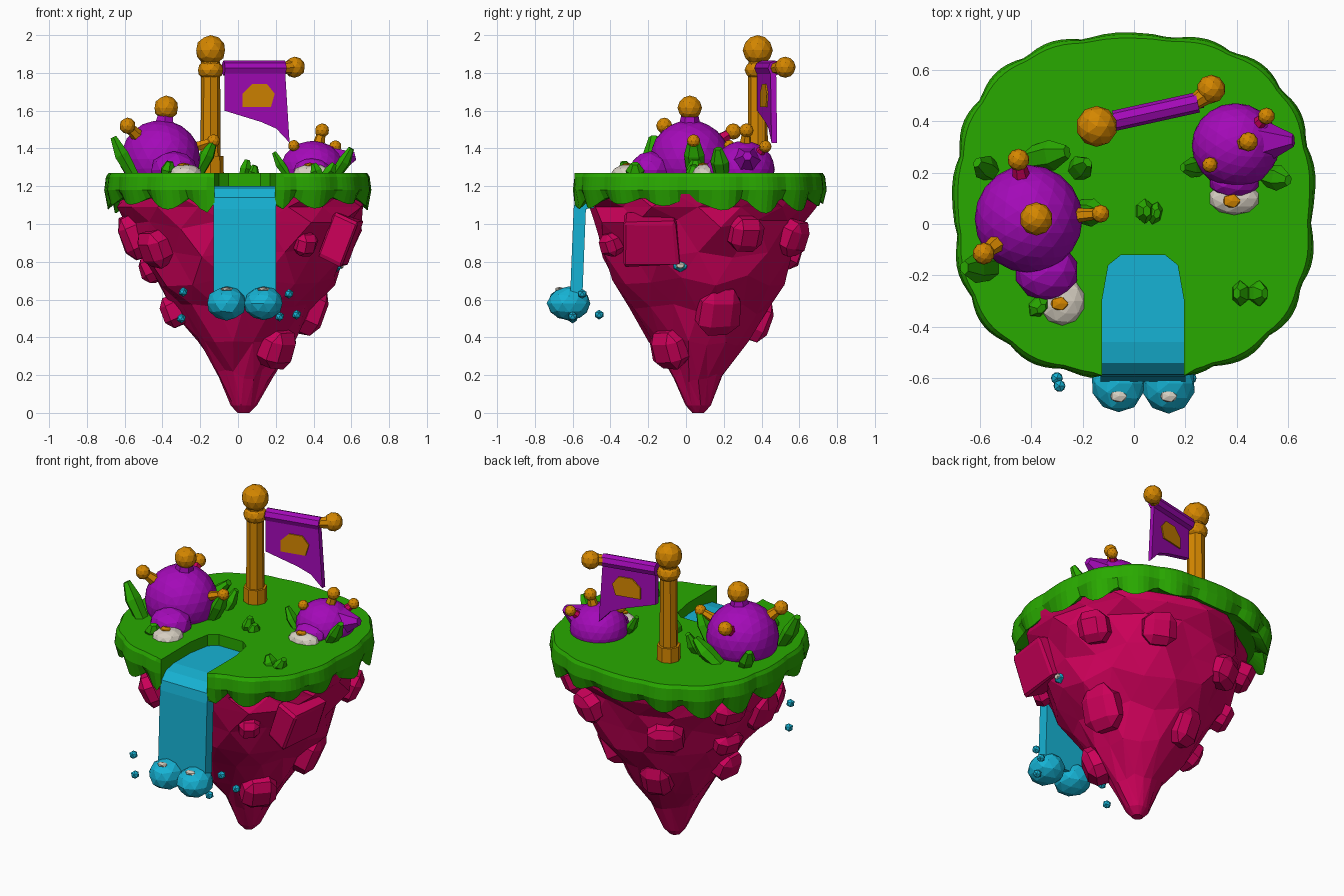
import bpy, bmesh, math, random
from mathutils import Vector, Matrix

random.seed(4)
if "Cube" in bpy.data.objects:
    bpy.data.objects.remove(bpy.data.objects["Cube"], do_unlink=True)


def material(name, r, g, b):
    m = bpy.data.materials.new(name)
    m.use_nodes = True
    m.diffuse_color = (r, g, b, 1)
    m.node_tree.nodes["Principled BSDF"].inputs["Base Color"].default_value = (r, g, b, 1)
    return m


GREEN = material("grass green", .022, .4, 0)
CRIMSON = material("crimson rock", .6, 0, .1)
PURPLE = material("purple", .37, .003, .48)
GOLD = material("gold", .66, .24, 0)
CYAN = material("water cyan", .008, .45, .66)
CREAM = material("cream", .68, .63, .54)


def finish(name, bm, mat):
    bmesh.ops.recalc_face_normals(bm, faces=bm.faces)
    me = bpy.data.meshes.new(name)
    bm.to_mesh(me)
    bm.free()
    me.materials.append(mat)
    bpy.context.collection.objects.link(bpy.data.objects.new(name, me))


def loft(bm, rings):
    """Skin closed rings of points and cap both ends."""
    loops = [[bm.verts.new(p) for p in ring] for ring in rings]
    n = len(loops[0])
    for a, b in zip(loops, loops[1:]):
        for i in range(n):
            j = (i + 1) % n
            bm.faces.new((a[i], a[j], b[j], b[i]))
    bm.faces.new(loops[0])
    bm.faces.new(loops[-1])


def tube(name, pts, radii, mat, sides=8, flat=1):
    pts = [Vector(p) for p in pts]
    rot = (pts[-1] - pts[0]).to_track_quat('Z', 'Y')
    rings = []
    for p, r in zip(pts, radii):
        angles = [math.tau * i / sides for i in range(sides)]
        rings.append([p + rot @ Vector((r * math.cos(a), flat * r * math.sin(a), 0)) for a in angles])
    bm = bmesh.new()
    loft(bm, rings)
    finish(name, bm, mat)


def ball(name, loc, size, mat, detail=2, jitter=0.0):
    size = Vector(size) if isinstance(size, tuple) else Vector((size,) * 3)
    bm = bmesh.new()
    bmesh.ops.create_icosphere(bm, subdivisions=detail, radius=1)
    for v in bm.verts:
        v.co = v.co * size * (1 + random.uniform(-jitter, jitter)) + Vector(loc)
    finish(name, bm, mat)


def prism(name, pts, vec, mat):
    bm = bmesh.new()
    loft(bm, [pts, [Vector(p) + Vector(vec) for p in pts]])
    finish(name, bm, mat)


# Rock: faceted, uneven cone hanging below the grass, flat behind the waterfall
PROFILE = [(0, .03), (.04, .065), (.2, .135), (.38, .255), (.55, .355), (.7, .445),
           (.85, .52), (1, .58), (1.09, .61), (1.16, .61)]
AXIS = Vector((.03, .065, 0))


def rock_radius(z):
    for (z0, r0), (z1, r1) in zip(PROFILE, PROFILE[1:]):
        if z <= z1:
            return r0 + (r1 - r0) * (z - z0) / (z1 - z0)


def rock_point(angle, z, scale=1.0):
    r = rock_radius(z) * scale
    p = AXIS + Vector((r * 1.05 * math.cos(angle), r * math.sin(angle), z))
    p.y = max(p.y, -.53)
    return p


bm = bmesh.new()
SIDES = 16
rings = []
for k, (z, r) in enumerate(PROFILE):
    wobble = .03 if .1 < z < 1.05 else 0
    rings.append([rock_point(math.tau * (i + k % 2 / 2) / SIDES, z, random.uniform(.92, 1.06))
                  + Vector((0, 0, random.uniform(-wobble, wobble))) for i in range(SIDES)])
loft(bm, rings)
bmesh.ops.triangulate(bm, faces=[f for f in bm.faces if len(f.verts) == 4])
finish("rock", bm, CRIMSON)


# Stones set into the rock: angle, facing, height, half width, half height
def stone(name, deg, face, z, w, h, bevel):
    bm = bmesh.new()
    bmesh.ops.create_cube(bm, size=2)
    bmesh.ops.bevel(bm, geom=bm.edges[:], offset=bevel, segments=1, affect='EDGES')
    turn = Matrix.Rotation(math.radians(face), 4, 'Z') @ Matrix.Rotation(math.radians(22), 4, 'Y')
    for v in bm.verts:
        v.co *= 1 + random.uniform(-.06, .06)
    place = Matrix.Translation(rock_point(math.radians(deg), z))
    bm.transform(place @ turn @ Matrix.Diagonal((.07, w, h, 1)))
    finish(name, bm, CRIMSON)


stone("square_stone", -27, -6, .92, .145, .125, .12)
for n, (deg, z, w, h) in enumerate([
        (26, .95, .09, .09), (18, .54, .11, .13), (-42, .34, .1, .1), (106, .49, .085, .11),
        (64, .93, .095, .095), (118, .85, .1, .09), (-56, .9, .06, .06), (213, .87, .1, .095),
        (183, .93, .1, .12), (178, .54, .09, .085), (154, 1.02, .1, .08), (160, .77, .085, .07)]):
    stone(f"stone_{n}", deg, deg, z, w, h, .5)

# Grass cap: scalloped rounded square with a notch for the stream
TOP = 1.27
NOTCH = [(-.125, -.59), (-.125, -.3), (-.1, -.16), (-.05, -.12), (.12, -.12), (.17, -.16), (.195, -.3), (.195, -.59)]
COUNT, LOBES = 120, 17


def power(v):
    return math.copysign(abs(v) ** .78, v)


rings = [[], [], [], [], []]
for i in range(COUNT):
    t = math.tau * i / COUNT - math.pi / 2
    s = abs(math.sin(t * LOBES / 2 + .5 + .3 * math.sin(4 * t)))
    x, y = .7 * power(math.cos(t)), .667 * power(math.sin(t))
    if y < 0 and -.16 < x < .23:
        continue
    drop = 1.145 - (.065 + .025 * math.sin(3 * t)) * s
    for ring, (k, z) in zip(rings, [(.965 + .015 * s, TOP), (.98 + .02 * s, 1.25), (.985 + .028 * s, 1.18),
                                    (.94 + .045 * s, drop), (.88, 1.14)]):
        ring.append((x * k, .07 + y * k, z))
for x, y in NOTCH:
    for ring, z in zip(rings, (TOP, 1.245, 1.18, 1.11, 1.1)):
        ring.append((x, y, z))
bm = bmesh.new()
loft(bm, rings)
finish("grass_cap", bm, GREEN)

# Stream and waterfall with splashes at its foot
STREAM = [(-.11, 1.2), (-.46, 1.2), (-.54, 1.185), (-.585, 1.14), (-.595, 1.08), (-.615, .58),
          (-.55, .58), (-.53, 1.08), (-.11, 1.12)]
prism("waterfall", [(-.13, y, z) for y, z in STREAM], (.33, 0, 0), CYAN)
for side, x in (("right", -.06), ("left", .135)):
    ball(f"splash_{side}", (x, -.62, .58), (.105, .115, .09), CYAN, 2, .03)
    ball(f"splash_foam_{side}", (x, -.67, .655), (.036, .026, .012), CREAM, 1)
for n, p in enumerate([(-.29, -.63, .64), (-.3, -.6, .5), (.22, -.6, .51), (.31, -.46, .52),
                       (.27, -.55, .63)]):
    ball(f"droplet_{n}", p, .026, CYAN, 1)
ball("spring", (.52, -.03, .78), (.035, .05, .035), CYAN, 1)
ball("spring_foam", (.55, -.03, .78), (.012, .026, .018), CREAM, 1)


# Round creatures with gold knobs on stalks
def creature(name, body, size, head, head_size, muzzle, muzzle_size, knobs):
    ball(name + "_body", body, size, PURPLE, 3)
    ball(name + "_head", head, head_size, PURPLE)
    ball(name + "_muzzle", muzzle, muzzle_size, CREAM)
    nose = Vector(muzzle) + Vector((-.01, -.01, muzzle_size[2] * .9))
    ball(name + "_nose", nose, (.038, .03, .012), GOLD, 1)
    centre = Vector(body)
    for n, (p, r, stalk) in enumerate(knobs):
        end = Vector(p)
        start = centre + (end - centre).normalized() * min(size) * .92
        tube(f"{name}_stalk_{n}", [start, end], [r * .85, r * .55], stalk, 6)
        ball(f"{name}_knob_{n}", end, r, GOLD)


creature("large_creature", (-.41, .02, 1.345), (.21, .21, .205), (-.34, -.185, 1.285), (.125, .115, .1),
         (-.28, -.3, 1.27), (.09, .095, .047),
         [((-.38, .02, 1.615), .065, PURPLE), ((-.585, -.115, 1.52), .043, GOLD),
          ((-.45, .25, 1.49), .043, CRIMSON), ((-.13, .04, 1.44), .035, GOLD)])
creature("small_creature", (.395, .305, 1.29), (.17, .165, .15), (.39, .165, 1.28), (.1, .065, .07),
         (.39, .1, 1.27), (.1, .065, .048),
         [((.445, .32, 1.495), .038, GOLD), ((.295, .23, 1.415), .03, GOLD), ((.515, .42, 1.41), .033, CRIMSON)])
tube("small_creature_tail", [(.5, .32, 1.33), (.62, .325, 1.36)], [.09, .025], PURPLE, 6)

# Leaves and tufts: base, tip, width
for n, (base, tip, w) in enumerate([
        ((-.55, -.17, 1.25), (-.66, -.17, 1.46), .06), ((-.22, .05, 1.25), (-.12, .04, 1.46), .055),
        ((-.41, .25, 1.25), (-.26, .28, 1.39), .06), ((-.23, .2, 1.25), (-.18, .24, 1.38), .05),
        ((-.55, .2, 1.25), (-.61, .24, 1.38), .05), ((-.38, -.31, 1.25), (-.36, -.33, 1.33), .05),
        ((.27, .22, 1.25), (.19, .22, 1.38), .04), ((.51, .19, 1.25), (.6, .17, 1.4), .05),
        ((.03, .05, 1.25), (.05, .05, 1.34), .05), ((.07, .045, 1.25), (.09, .04, 1.31), .045),
        ((.43, -.27, 1.25), (.4, -.27, 1.32), .05), ((.46, -.27, 1.25), (.51, -.27, 1.32), .05)]):
    a, b = Vector(base), Vector(tip)
    mid = a.lerp(b, .6) - Vector((0, 0, .01))
    tube(f"leaf_{n}", [a, mid, b], [w * .8, w, w * .45], GREEN, 6, .7)

# Flag pole
PX, PY = -.145, .38
tube("pole_base", [(PX, PY, 1.25), (PX, PY, 1.36)], [.07, .068], GOLD)
tube("pole", [(PX, PY, 1.3), (PX, PY, 1.86)], [.054, .05], GOLD)
ball("pole_collar", (PX, PY, 1.815), (.07, .07, .055), GOLD)
ball("pole_finial", (PX, PY, 1.92), .08, GOLD)


# Banner hanging from a rolled crossbar, with a plate on each face
def on_flag(x, z, out=0.0):
    return Vector((x - .2 * out, .395 + (x + .06) * .22 + out, z))


CLOTH = [(-.075, 1.83), (.245, 1.83), (.27, 1.43), (.2, 1.505), (.12, 1.54), (-.075, 1.6)]
EMBLEM = [(.02, 1.62), (.17, 1.62), (.19, 1.69), (.15, 1.74), (.07, 1.74), (.02, 1.69)]
prism("banner", [on_flag(x, z, -.015) for x, z in CLOTH], (0, .03, 0), PURPLE)
prism("emblem_front", [on_flag(x, z, -.022) for x, z in EMBLEM], (0, .008, 0), GOLD)
prism("emblem_back", [on_flag(x, z, .014) for x, z in EMBLEM], (0, .008, 0), GOLD)
tube("banner_roll", [on_flag(-.075, 1.825, .01), on_flag(.25, 1.825, .01)], [.04, .04], PURPLE)
tube("crossbar_end", [on_flag(.23, 1.825, .01), (.29, .51, 1.83)], [.03, .04], GOLD)
ball("crossbar_knob", (.3, .525, 1.83), .056, GOLD)
